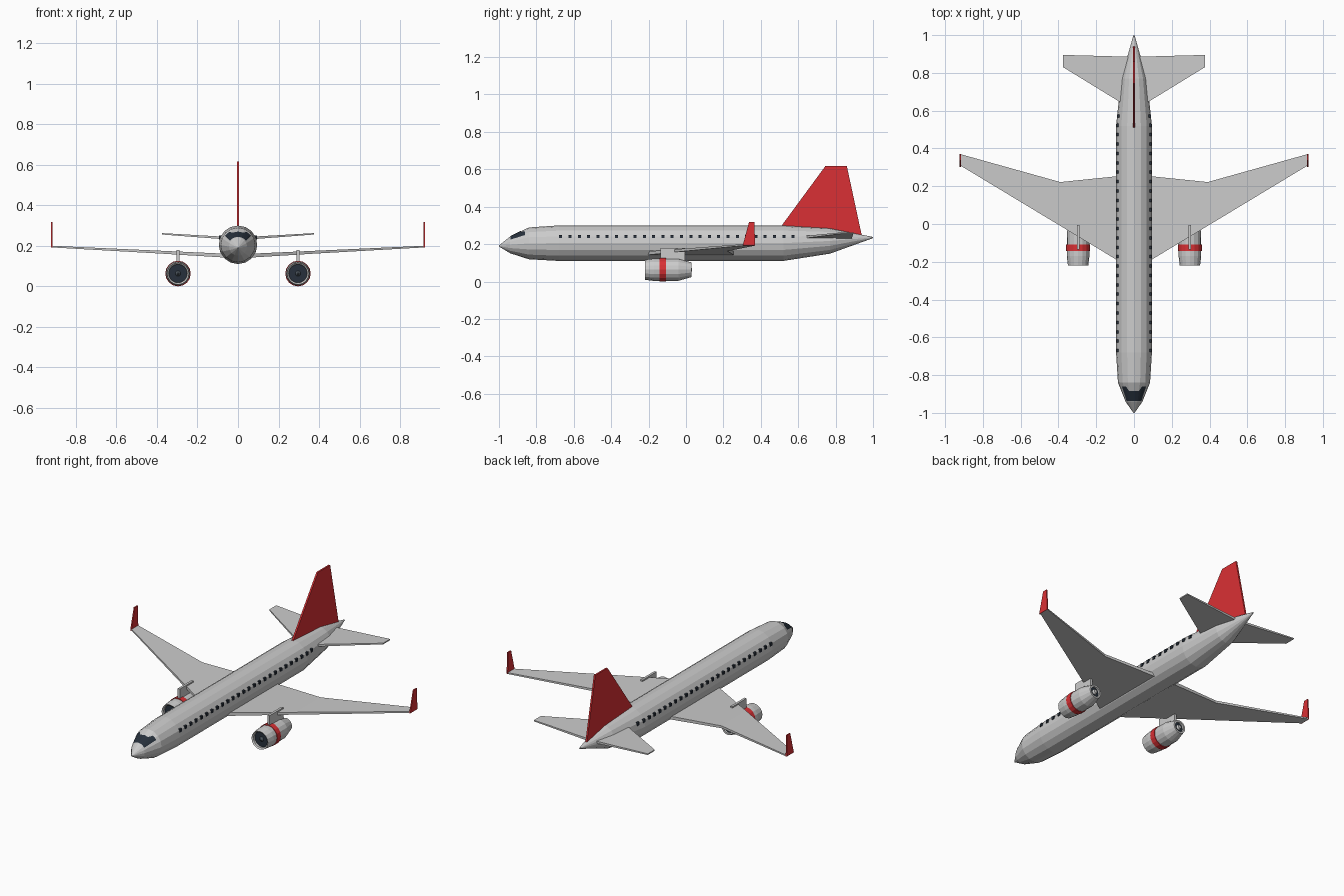
import bpy, bmesh
from math import sin, cos, radians, tau

if "Cube" in bpy.data.objects:
    bpy.data.objects.remove(bpy.data.objects["Cube"])


def material(name, rgb):
    m = bpy.data.materials.new(name)
    m.diffuse_color = (*rgb, 1)
    m.use_nodes = True
    m.node_tree.nodes["Principled BSDF"].inputs["Base Color"].default_value = m.diffuse_color
    return m


RED = material("red", (0.7, 0.03, 0.035))
DARK = material("dark_glass", (0.02, 0.03, 0.045))
STEEL = material("steel", (0.07, 0.09, 0.11))


def make(name, bm, mat=None, mirror=False):
    """Turn a bmesh into an object, optionally mirrored across x = 0."""
    bmesh.ops.recalc_face_normals(bm, faces=bm.faces)
    me = bpy.data.meshes.new(name)
    bm.to_mesh(me)
    bm.free()
    ob = bpy.data.objects.new(name, me)
    bpy.context.collection.objects.link(ob)
    if mat:
        me.materials.append(mat)
    if mirror:
        mod = ob.modifiers.new("mirror", 'MIRROR')
        mod.use_mirror_merge = False
    return ob


def loft(bm, rings, caps=True):
    """Skin closed rings of equal point count."""
    vs = [[bm.verts.new(p) for p in r] for r in rings]
    n = len(vs[0])
    for a, b in zip(vs, vs[1:]):
        for i in range(n):
            j = (i + 1) % n
            bm.faces.new((a[i], a[j], b[j], b[i]))
    if caps:
        bm.faces.new(vs[0])
        bm.faces.new(vs[-1])


def circle(x, y, z, r, n=16):
    return [(x + r * cos(tau * i / n), y, z + r * sin(tau * i / n)) for i in range(n)]


def lathe(name, profile, x, z, mat=None, caps=True, mirror=True):
    bm = bmesh.new()
    loft(bm, [circle(x, y, z, r) for y, r in profile], caps)
    return make(name, bm, mat, mirror)


def surface(name, sections):
    """Wing-like plate from (x, front y, rear y, z, thickness) sections."""
    bm = bmesh.new()
    loft(bm, [[(x, f, z - t / 2), (x, r, z - t / 2), (x, r, z + t / 2), (x, f, z + t / 2)]
              for x, f, r, z, t in sections])
    return make(name, bm, None, True)


def upright(name, outline, x, t, mat=None, mirror=False):
    """Vertical plate from a (y, z) outline."""
    bm = bmesh.new()
    loft(bm, [[(x + s * t / 2, y, z) for y, z in outline] for s in (-1, 1)])
    return make(name, bm, mat, mirror)


# Fuselage: (y, centre z, radius)
HULL = [(-1, .19, .003), (-.94, .196, .045), (-.84, .204, .085), (-.68, .205, .095),
        (.52, .205, .095), (.77, .217, .068), (1, .235, .003)]
bm = bmesh.new()
loft(bm, [circle(0, y, z, r) for y, z, r in HULL])
make("fuselage", bm)


def hull_at(y):
    for (y0, z0, r0), (y1, z1, r1) in zip(HULL, HULL[1:]):
        if y0 <= y <= y1:
            k = (y - y0) / (y1 - y0)
            return z0 + k * (z1 - z0), r0 + k * (r1 - r0)


# Windscreen: patch just above the nose surface
bm = bmesh.new()
previous = None
for deg in (36, 45, 57, 67.5, 90, 112.5, 123, 135, 144):
    rear = -.86 if abs(deg - 90) > 30 else -.883
    pair = []
    for y in (-.937, rear):
        z, r = hull_at(y)
        r += .002
        pair.append(bm.verts.new((r * cos(radians(deg)), y, z + r * sin(radians(deg)))))
    if previous:
        bm.faces.new((previous[0], pair[0], pair[1], previous[1]))
    previous = pair
make("windscreen", bm, DARK)

# Cabin windows along both sides
bm = bmesh.new()
for i in range(26):
    y = -.67 + i * .0497
    z, r = hull_at(y)
    x = (r * r - (.241 - z) ** 2) ** .5
    loft(bm, [[(x + dx, y - .008, .232), (x + dx, y + .008, .232),
               (x + dx, y + .008, .25), (x + dx, y - .008, .25)] for dx in (-.012, .006)])
make("cabin_windows", bm, DARK, True)

# Wings, tailplane, fin and winglets
surface("wing", [(0, -.245, .262, .148, .02), (.39, -.01, .222, .169, .014),
                 (.92, .31, .37, .196, .008)])
surface("tailplane", [(0, .60, .885, .234, .014), (.375, .83, .895, .259, .007)])
upright("tail_fin", [(.51, .297), (.745, .617), (.86, .617), (.94, .245), (.75, .22)],
        0, .01, RED)
upright("winglet", [(.303, .192), (.337, .318), (.365, .318), (.37, .192)],
        .919, .007, RED, True)

# Engines hung on pylons
EX, EZ = .296, .063
lathe("engine_nacelle", [(-.18, .044), (-.212, .046), (-.219, .054), (-.17, .06), (-.04, .059),
                         (.03, .039), (.03, .029), (.01, .027)], EX, EZ, caps=False)
lathe("engine_band", [(-.142, .058), (-.142, .063), (-.108, .063), (-.108, .058)], EX, EZ, RED)
lathe("engine_fan", [(-.2, .0455), (-.185, .044)], EX, EZ, DARK)
lathe("fan_spinner", [(-.214, .003), (-.198, .015)], EX, EZ, STEEL)
lathe("engine_exhaust", [(.012, .028), (.02, .028)], EX, EZ, DARK)
lathe("exhaust_cone", [(.018, .016), (.032, .01)], EX, EZ)
upright("engine_pylon", [(-.135, .11), (-.135, .18), (-.005, .18), (-.005, .1)],
        EX, .014, None, True)
